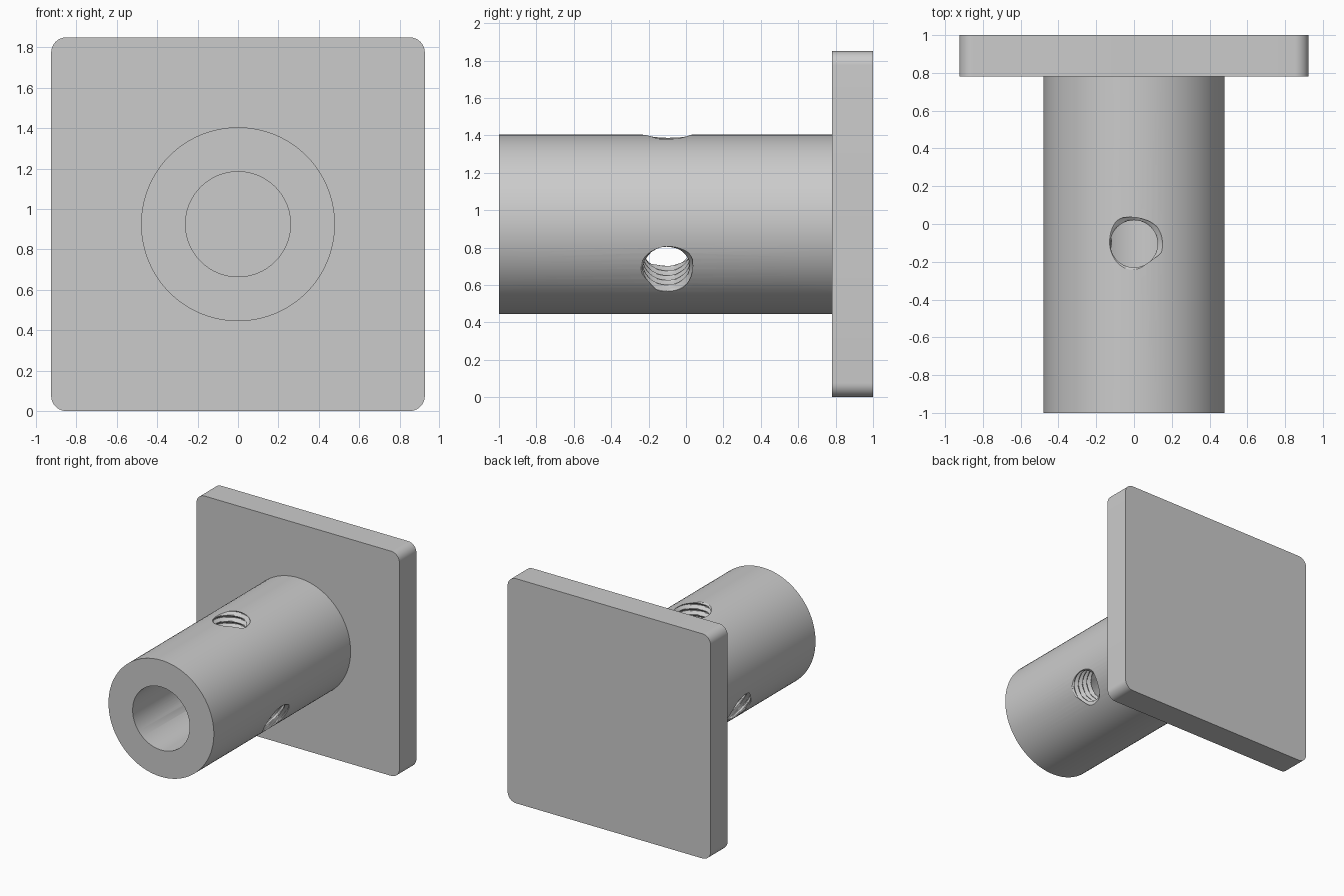
import bpy, bmesh
from math import pi, sin, cos, sqrt
from mathutils import Matrix, Vector

cube = bpy.data.objects.get("Cube")
if cube:
    bpy.data.objects.remove(cube, do_unlink=True)

AXIS_Z = 0.925            # height of the tube axis
OUTER, INNER = 0.48, 0.26
PLATE_FRONT, FRONT = 0.78, -1.0
HOLE_Y = -0.105
MINOR, MAJOR, PITCH = 0.125, 0.152, 0.05

grey = bpy.data.materials.new("plain_grey")
grey.use_nodes = True
colour = (0.6, 0.6, 0.6, 1)
grey.diffuse_color = colour
grey.node_tree.nodes["Principled BSDF"].inputs["Base Color"].default_value = colour


def make_object(name, bm):
    bmesh.ops.recalc_face_normals(bm, faces=bm.faces)
    mesh = bpy.data.meshes.new(name)
    bm.to_mesh(mesh)
    bm.free()
    mesh.materials.append(grey)
    obj = bpy.data.objects.new(name, mesh)
    bpy.context.collection.objects.link(obj)
    return obj


def smooth(obj):
    bpy.ops.object.select_all(action="DESELECT")
    obj.select_set(True)
    bpy.context.view_layer.objects.active = obj
    bpy.ops.object.shade_smooth_by_angle(angle=pi / 6)


def bridge(bm, low, high):
    n = len(low)
    for i in range(n):
        j = (i + 1) % n
        bm.faces.new((low[i], low[j], high[j], high[i]))


# Mounting plate with rounded corners
bm = bmesh.new()
bmesh.ops.create_cube(bm, size=1, matrix=Matrix.Diagonal((1.85, 1 - PLATE_FRONT, 1.85, 1)))
corners = [e for e in bm.edges if abs((e.verts[0].co - e.verts[1].co).normalized().y) > 0.9]
bmesh.ops.bevel(bm, geom=corners, offset=0.075, segments=10, profile=0.5, affect="EDGES")
bmesh.ops.translate(bm, verts=bm.verts, vec=(0, (1 + PLATE_FRONT) / 2, AXIS_Z))
smooth(make_object("mounting_plate", bm))

# Thick-walled tube
bm = bmesh.new()
profile = [(OUTER, FRONT), (OUTER, PLATE_FRONT), (INNER, PLATE_FRONT), (INNER, FRONT)]
SIDES = 96
rings = [[bm.verts.new((r * cos(2 * pi * i / SIDES), y, AXIS_Z + r * sin(2 * pi * i / SIDES)))
          for i in range(SIDES)] for r, y in profile]
for k in range(len(rings)):
    bridge(bm, rings[k], rings[(k + 1) % len(rings)])
tube = make_object("tube", bm)


# Groove depth along one thread turn: flat crest, sloped flank, flat root
def groove(turn):
    distance = abs((turn + 0.5) % 1 - 0.5) * 2
    return min(1, max(0, (0.85 - distance) / 0.7))


# Three threaded holes spaced evenly around the tube
bm = bmesh.new()
STEPS, STARTS = 48, 0.17
for spoke in range(3):
    place = (Matrix.Translation((0, HOLE_Y, AXIS_Z))
             @ Matrix.Rotation(spoke * 2 * pi / 3, 4, "Y"))
    levels = []
    for k in range(58):
        h = STARTS + k * PITCH / 8
        ring = []
        for i in range(STEPS):
            a = 2 * pi * i / STEPS
            r = MINOR + (MAJOR - MINOR) * groove(h / PITCH - a / (2 * pi) - 0.12)
            ring.append(bm.verts.new(place @ Vector((r * cos(a), r * sin(a), h))))
        levels.append(ring)
    for low, high in zip(levels, levels[1:]):
        bridge(bm, low, high)
    bm.faces.new(levels[0])
    bm.faces.new(levels[-1])
cutter = make_object("thread_cutter", bm)
cutter.hide_render = True

# Cut the holes, then drop the cutter
cut = tube.modifiers.new("threaded_holes", "BOOLEAN")
cut.operation = "DIFFERENCE"
cut.solver = "EXACT"
cut.object = cutter
bpy.context.view_layer.objects.active = tube
bpy.ops.object.modifier_apply(modifier=cut.name)
bpy.data.objects.remove(cutter, do_unlink=True)
smooth(tube)
